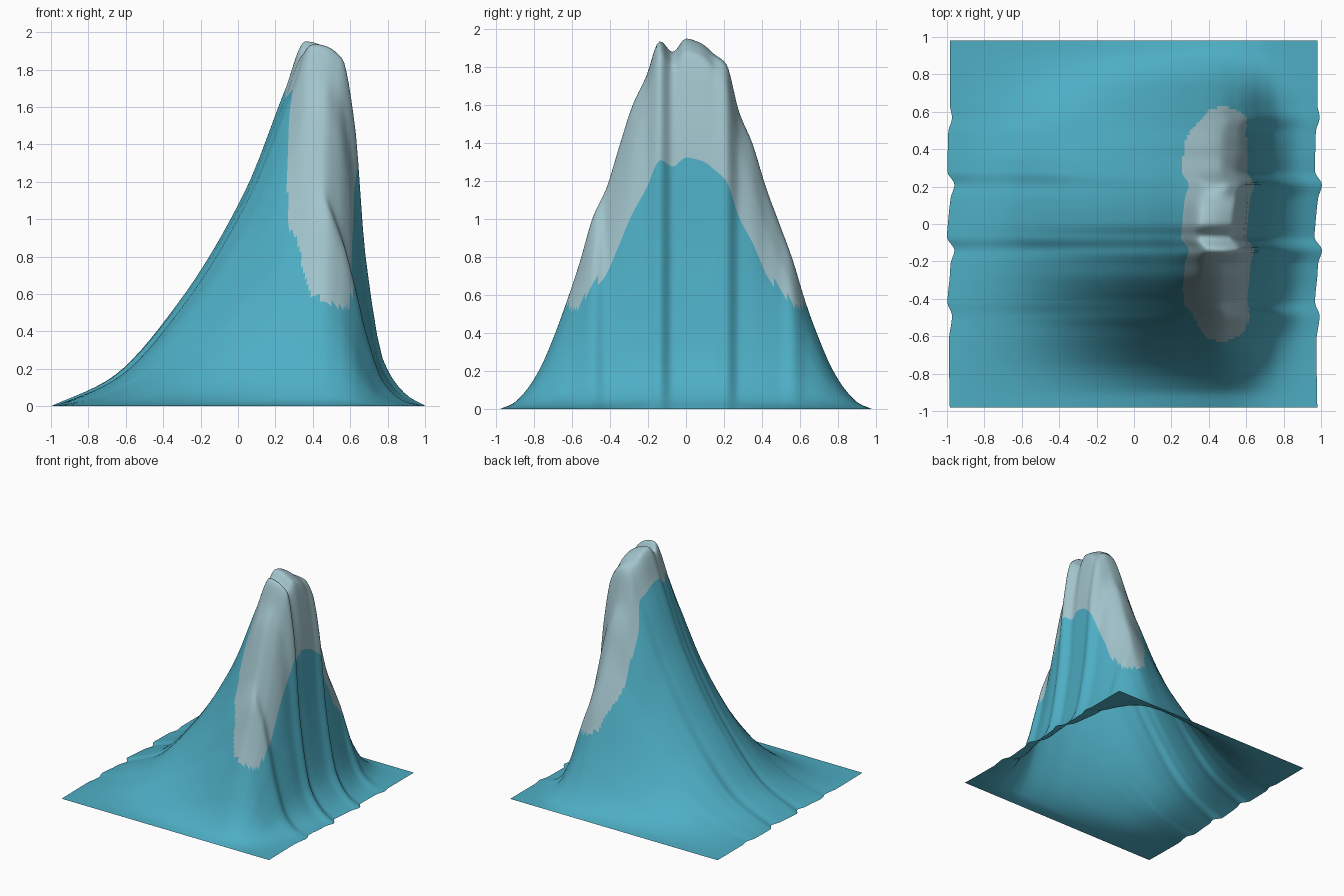
import bpy
import bmesh

if "Cube" in bpy.data.objects:
    bpy.data.objects.remove(bpy.data.objects["Cube"])


def curve(points):
    """Monotone cubic through (position, value) points, returned as a function."""
    xs, vs = zip(*points)
    d = [(vs[i + 1] - vs[i]) / (xs[i + 1] - xs[i]) for i in range(len(xs) - 1)]
    m = [d[0]] + [2 * a * b / (a + b) if a * b > 0 else 0.0
                  for a, b in zip(d, d[1:])] + [d[-1]]

    def value(x):
        x = min(max(x, xs[0]), xs[-1])
        i = 0
        while i < len(xs) - 2 and x > xs[i + 1]:
            i += 1
        h = xs[i + 1] - xs[i]
        t = (x - xs[i]) / h
        return ((1 + 2 * t) * (1 - t) ** 2 * vs[i] + t * (1 - t) ** 2 * h * m[i]
                + t * t * (3 - 2 * t) * vs[i + 1] + t * t * (t - 1) * h * m[i + 1])
    return value


def material(name, color):
    mat = bpy.data.materials.new(name)
    mat.diffuse_color = (*color, 1)
    mat.use_nodes = True
    mat.node_tree.nodes["Principled BSDF"].inputs["Base Color"].default_value = mat.diffuse_color
    return mat


# Ridge height along y, one value per row
STEP = 0.07
heights = [0, .03, .1, .21, .37, .56, .77, 1.01, 1.16, 1.39, 1.61, 1.76, 1.94, 1.88,
           1.95, 1.93, 1.88, 1.83, 1.57, 1.4, 1.17, .98, .79, .56, .37, .21, .1, .03, 0]
ridge = curve([((i - 14) * STEP, h) for i, h in enumerate(heights)])

# Sideways ripple of the rows
ripple = curve([(-.98, 0), (-.63, -.005), (-.49, .012), (-.42, -.012), (-.28, 0),
                (-.21, .005), (-.14, .025), (-.07, -.015), (0, -.01), (.14, .005),
                (.21, .025), (.28, -.012), (.49, -.008), (.57, .012), (.64, 0), (.98, 0)])

# Cross-sections: rounded shoulder in the middle, sharper crest at the ends
slope = [(-.985, 0), (-.67, .077), (-.31, .283), (.05, .592)]
middle = curve(slope + [(.26, .865), (.37, 1), (.53, .965), (.60, .78), (.655, .42),
                        (.755, .12), (.88, .03), (.98, 0)])
outer = curve(slope + [(.28, .85), (.46, 1), (.55, .84), (.62, .60), (.68, .36),
                       (.77, .12), (.88, .025), (.98, 0)])

# Outline of the snow cap in plan
cap_left = curve([(0, .27), (.42, .275), (.48, .30), (.56, .35), (.61, .40), (.63, .46)])
cap_right = curve([(0, .618), (.42, .615), (.52, .60), (.58, .58), (.62, .52), (.63, .46)])


def height(x, y):
    t = min(max((abs(y) - .12) / .3, 0), 1)
    return ridge(y) * (middle(x) * (1 - t) + outer(x) * t)


# Mountain: one open height sheet, finer where the snow cap lies
columns = [-.985 + i * .0482 for i in range(26)]
columns += [.23 + i * .0125 for i in range(36)]
columns += [.69 + i * .029 for i in range(11)]
rows = [-.98 + i * STEP / 5 for i in range(141)]

bm = bmesh.new()
grid = [[bm.verts.new((x + ripple(y), y, height(x, y))) for x in columns] for y in rows]
for j in range(len(rows) - 1):
    for i in range(len(columns) - 1):
        face = bm.faces.new((grid[j][i], grid[j][i + 1], grid[j + 1][i + 1], grid[j + 1][i]))
        x = (columns[i] + columns[i + 1]) / 2
        y = abs(rows[j] + rows[j + 1]) / 2
        face.material_index = int(y < .63 and cap_left(y) < x < cap_right(y))
        face.smooth = True

mesh = bpy.data.meshes.new("mountain")
bm.to_mesh(mesh)
bm.free()
mesh.materials.append(material("teal slope", (.075, .42, .55)))
mesh.materials.append(material("pale snow cap", (.36, .55, .60)))
mountain = bpy.data.objects.new("mountain", mesh)
bpy.context.collection.objects.link(mountain)
